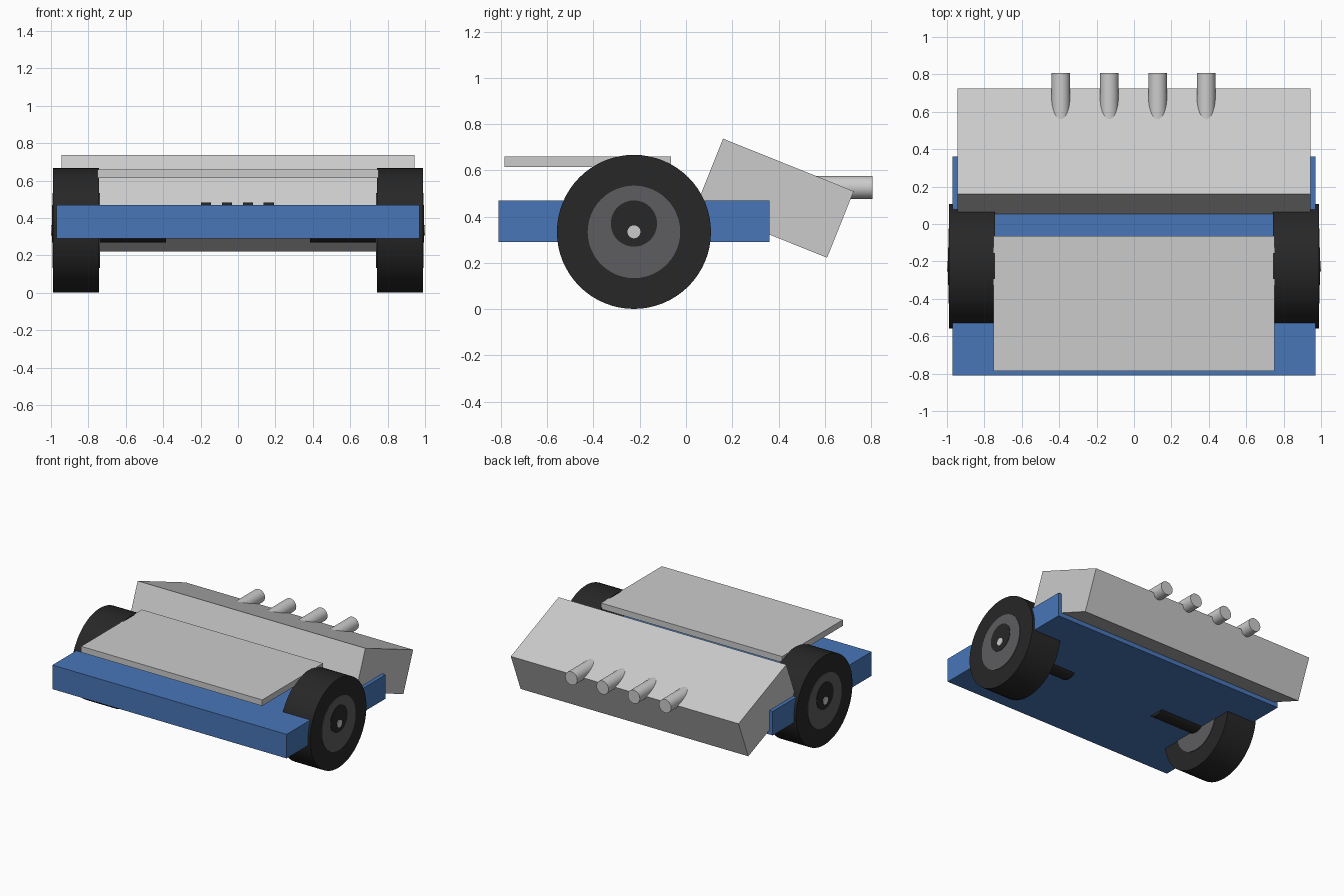
import bpy
from math import radians, atan2, hypot, pi

if "Cube" in bpy.data.objects:
    bpy.data.objects.remove(bpy.data.objects["Cube"])


def material(name, rgb):
    m = bpy.data.materials.new(name)
    m.diffuse_color = (*rgb, 1)
    m.use_nodes = True
    m.node_tree.nodes["Principled BSDF"].inputs["Base Color"].default_value = m.diffuse_color
    return m


BLUE = material("blue_paint", (0.065, 0.18, 0.48))
BLACK = material("black_rubber", (0.02, 0.02, 0.02))
DARK = material("dark_grey", (0.11, 0.11, 0.115))


def finish(name, mat):
    o = bpy.context.object
    o.name = name
    if mat:
        o.data.materials.append(mat)
    return o


def box(name, center, size, mat=None, tilt=0):
    bpy.ops.mesh.primitive_cube_add(size=1, location=center, rotation=(tilt, 0, 0))
    o = finish(name, mat)
    o.scale = size
    return o


def cyl_x(name, x0, x1, y, z, r, mat=None, verts=48):
    bpy.ops.mesh.primitive_cylinder_add(vertices=verts, radius=r, depth=abs(x1 - x0),
                                        location=((x0 + x1) / 2, y, z),
                                        rotation=(0, pi / 2, 0))
    o = finish(name, mat)
    bpy.ops.object.shade_smooth_by_angle(angle=radians(30))
    return o


# Chassis and raised front panel
box("chassis", (0, -0.225, 0.38), (1.94, 1.17, 0.18), BLUE)
box("top_panel", (0, -0.425, 0.637), (1.5, 0.72, 0.045))

# Tilted rear box, placed from its side-view corners
dy, dz = 0.725 - 0.16, 0.51 - 0.737
box("rear_box", (0, 0.385, 0.4795), (1.886, hypot(dy, dz), 0.31), None, atan2(dz, dy))

# Wheels, one set per side
WY, WZ = -0.225, 0.334
for side, s in (("left", -1), ("right", 1)):
    cyl_x(side + "_tyre", s * 0.743, s * 0.988, WY, WZ, 0.333, BLACK, 64)
    cyl_x(side + "_rim", s * 0.738, s * 0.992, WY, WZ, 0.2, DARK)
    cyl_x(side + "_axle", s * 0.385, s * 0.995, WY, 0.37, 0.1, BLACK)
    cyl_x(side + "_hub_pin", s * 0.9, s * 1.0, WY, WZ, 0.028, None, 24)

# Exhaust pipes, and small studs hidden under the top panel
for i in range(4):
    k = i - 1.5
    bpy.ops.mesh.primitive_cylinder_add(vertices=32, radius=0.05, depth=0.36,
                                        location=(k * 0.259 - 0.003, 0.627, 0.526),
                                        rotation=(pi / 2, 0, 0))
    finish("exhaust_pipe_%d" % (i + 1), None)
    bpy.ops.object.shade_smooth_by_angle(angle=radians(30))
    box("stud_%d" % (i + 1), (k * 0.112 - 0.003, -0.4, 0.47), (0.055, 0.055, 0.026), BLACK)
